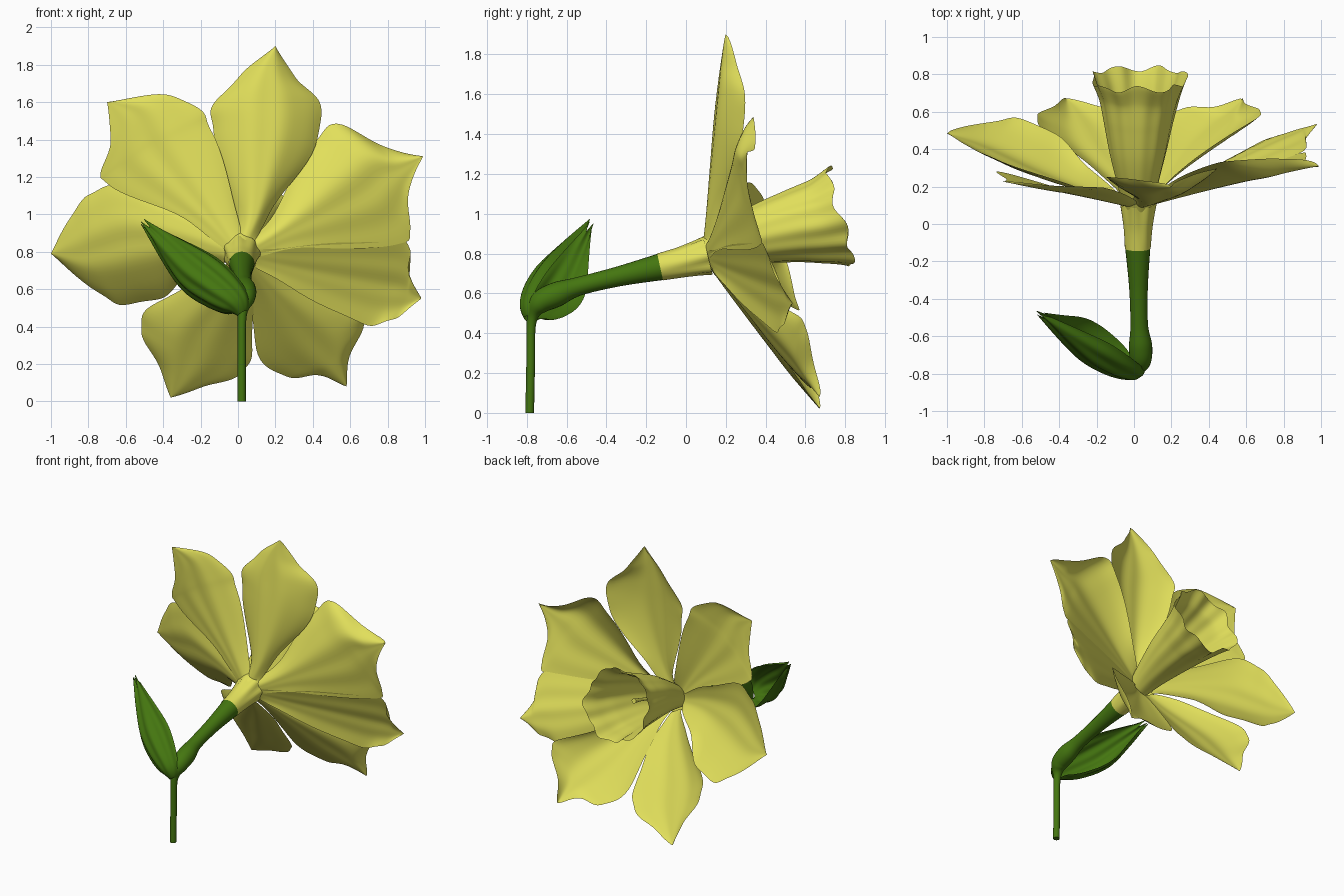
import bpy, bmesh, math
from mathutils import Vector

if "Cube" in bpy.data.objects:
    bpy.data.objects.remove(bpy.data.objects["Cube"])


def material(name, rgb):
    m = bpy.data.materials.new(name)
    m.diffuse_color = (*rgb, 1)
    m.use_nodes = True
    m.node_tree.nodes["Principled BSDF"].inputs["Base Color"].default_value = m.diffuse_color
    return m


YELLOW = material("petal yellow", (0.76, 0.745, 0.105))
GREEN = material("stem green", (0.058, 0.18, 0.005))


def spline(pts, t):
    """Catmull-Rom through points of any dimension, t in 0..1."""
    n = len(pts) - 1
    i = min(int(t * n), n - 1)
    f = t * n - i
    p0, p1, p2, p3 = (pts[max(0, min(n, i + k))] for k in (-1, 0, 1, 2))
    return [0.5 * (2 * b + (c - a) * f + (2 * a - 5 * b + 4 * c - d) * f * f
                   + (3 * b - a - 3 * c + d) * f ** 3)
            for a, b, c, d in zip(p0, p1, p2, p3)]


def grid_object(name, rows, mat, closed=False, caps=False):
    """Skin a grid of points."""
    bm = bmesh.new()
    vs = [[bm.verts.new(p) for p in row] for row in rows]
    n = len(vs[0])
    for a, b in zip(vs, vs[1:]):
        for j in range(n if closed else n - 1):
            k = (j + 1) % n
            bm.faces.new((a[j], a[k], b[k], b[j]))
    if caps:
        bm.faces.new(vs[0][::-1])
        bm.faces.new(vs[-1])
    bmesh.ops.remove_doubles(bm, verts=bm.verts, dist=0.0005)
    bmesh.ops.recalc_face_normals(bm, faces=bm.faces)
    for f in bm.faces:
        f.smooth = len(f.verts) <= 4
    me = bpy.data.meshes.new(name)
    bm.to_mesh(me)
    bm.free()
    me.materials.append(mat)
    ob = bpy.data.objects.new(name, me)
    bpy.context.collection.objects.link(ob)
    return ob


def sweep(name, path, mat, ref=(1, 0, 0), arc=2 * math.pi, steps=32, sides=24,
          shape=lambda a, t: (1, 0), caps=False):
    """Sweep a circle or arc along (x, y, z, radius) points.
    shape(a, t) gives radius scale and offset along the path."""
    closed = arc > 6.28
    rows = []
    for i in range(steps + 1):
        t = i / steps
        *p, r = spline(path, t)
        d = Vector(spline(path, min(1, t + .01))[:3]) - Vector(spline(path, max(0, t - .01))[:3])
        d.normalize()
        u = Vector(ref)
        u = (u - d * u.dot(d)).normalized()
        v = d.cross(u)
        row = []
        for j in range(sides if closed else sides + 1):
            a = arc * (j / sides - (0 if closed else 0.5))
            s, off = shape(a, t)
            row.append(Vector(p) + (u * math.cos(a) + v * math.sin(a)) * r * s + d * off)
        rows.append(row)
    return grid_object(name, rows, mat, closed, caps)


# Stem, swollen ovary and green tube in one sweep
sweep("stem", [(.02, -.785, 0, .022), (.02, -.78, .24, .022), (.022, -.775, .46, .025),
               (.035, -.735, .55, .055), (.035, -.65, .595, .062), (.028, -.54, .635, .047),
               (.024, -.34, .685, .05), (.02, -.12, .735, .068)],
      GREEN, steps=56, caps=True)

# Yellow fluted tube flaring into the petals
sweep("floral_tube", [(.02, -.13, .733, .069), (.02, -.03, .755, .076), (.02, .05, .775, .086),
                      (.02, .11, .79, .095)],
      YELLOW, steps=14, sides=42, shape=lambda a, t: (1 + .07 * t * math.cos(7 * a), 0))


# Trumpet with ribs and a frilled rim
def frill(a, t):
    k = max(0, (t - .7) / .3)
    return (1 + .03 * t * math.sin(12 * a) + .035 * t * t * math.sin(5 * a + 1),
            .016 * k * math.sin(7 * a) + .01 * k * math.sin(3 * a))


sweep("trumpet", [(.02, .06, .78, .07), (.02, .2, .84, .105), (.02, .38, .9, .15),
                  (.022, .55, .94, .185), (.025, .68, .965, .215), (.025, .775, .99, .25)],
      YELLOW, steps=40, sides=96, shape=frill)

# Style inside the trumpet
sweep("style", [(.02, .08, .785, .012), (.02, .3, .87, .011), (.02, .5, .93, .011),
                (.02, .58, .95, .018)], YELLOW, steps=12, sides=10, caps=True)


# Open papery sheath beside the bend, its lower edge flaring wider
def flare(a, t):
    k = math.sin(math.pi * t)
    edge = (.5 if a < 0 else .15) * (a / 2.05) ** 4
    return 1 + k * (.05 * math.sin(9 * a) + edge), .03 * t * t * math.cos(5 * a)


sweep("sheath", [(.025, -.785, .47, .03), (-.01, -.765, .53, .075), (-.1, -.71, .6, .105),
                 (-.22, -.635, .69, .112), (-.35, -.56, .81, .075), (-.49, -.48, .945, .018)],
      GREEN, ref=(-.55, -.75, -.1), arc=math.radians(235), steps=32, sides=40, shape=flare)

# Petals: front outlines (x, z) as edge A, tip, edge B; depth follows a tilted cone.
# The last three values curl edge A, edge B and the tip backward or forward.
CX, CZ = .02, .78
PETALS = [
    ([(-.01, 1.0), (-.13, 1.42), (-.13, 1.58), (.02, 1.75)], (.2, 1.9),
     [(.2, 1.05), (.42, 1.38), (.43, 1.6), (.3, 1.74)], .1, .11, .035),
    ([(.2, 1.02), (.4, 1.38), (.55, 1.48), (.78, 1.36)], (.99, 1.31),
     [(.35, .82), (.84, .83), (.92, .92), (.91, 1.12)], .16, -.02, -.04),
    ([(.35, .83), (.8, .86), (.92, .82), (.91, .7)], (.98, .55),
     [(.3, .6), (.62, .43), (.78, .42), (.88, .47)], -.02, -.06, -.015),
    ([(.3, .62), (.62, .5), (.68, .42), (.6, .25)], (.58, .08),
     [(.07, .55), (.1, .27), (.25, .13), (.42, .14)], .11, .05, 0),
    ([(.08, .5), (.07, .26), (.02, .15), (-.17, .08)], (-.36, .02),
     [(-.2, .66), (-.47, .5), (-.52, .38), (-.43, .2)], .04, .1, 0),
    ([(-.25, .69), (-.4, .56), (-.6, .52), (-.75, .58)], (-1, .79),
     [(-.3, 1.0), (-.65, 1.15), (-.8, 1.1), (-.9, .98)], .13, .05, 0),
    ([(-.3, .98), (-.68, 1.15), (-.73, 1.22), (-.68, 1.4)], (-.7, 1.6),
     [(0, 1.0), (-.13, 1.42), (-.2, 1.55), (-.38, 1.64)], 0, .06, -.02),
]
NT, NS = 36, 24
for n, (ea, tip, eb, cup_a, cup_b, curl) in enumerate(PETALS):
    d = Vector((ea[1][0] + eb[1][0] - 2 * CX, ea[1][1] + eb[1][1] - 2 * CZ)).normalized()
    side = Vector((-d.y, d.x))
    if side.dot(Vector(ea[1]) - Vector(eb[1])) < 0:
        side = -side
    base = Vector((CX, CZ)) + d * .07
    a_pts = [tuple(base + side * .045), *ea, tip]
    b_pts = [tuple(base - side * .045), *eb, tip]
    rows = []
    for i in range(NT + 1):
        t = i / NT
        a, b = Vector(spline(a_pts, t)), Vector(spline(b_pts, t))
        swell = math.sin(math.pi * t) ** .8 if 0 < t < 1 else 0
        width = (a - b).length
        row = []
        for j in range(NS + 1):
            s = j / NS
            w = 2 * s - 1
            # round each cross row outward so the tip is full, and ripple the margin
            p = a.lerp(b, s) + d * .05 * swell * math.sin(math.pi * s) * t
            p += side * -w * .008 * w * w * math.sin(24 * t + n) * swell
            x, z = p
            y = .08 + .4 * math.hypot(x - CX, z - CZ) - .33 * (z - CZ) + curl * t * t
            y += (cup_a if w < 0 else cup_b) * w * w * swell
            y += .01 * math.cos(3 * math.pi * w) * swell * (1 - abs(w)) * width
            row.append((x, y, z))
        rows.append(row)
    grid_object(f"petal_{n + 1}", rows, YELLOW)
